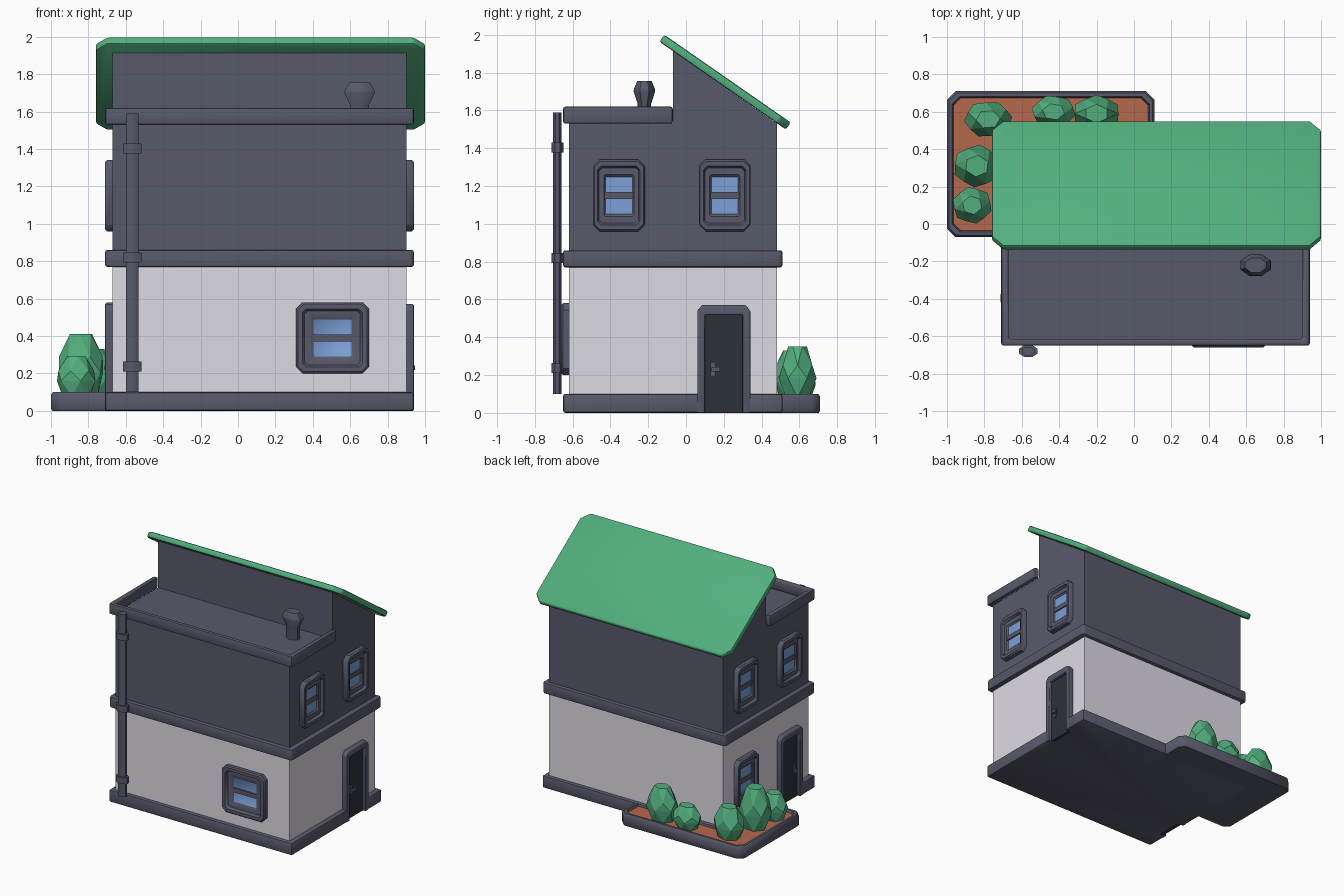
import bpy, bmesh, math
from mathutils import Matrix, Vector

if "Cube" in bpy.data.objects:
    bpy.data.objects.remove(bpy.data.objects["Cube"])


def material(name, rgb):
    m = bpy.data.materials.new(name)
    m.diffuse_color = (*rgb, 1)
    m.use_nodes = True
    m.node_tree.nodes["Principled BSDF"].inputs["Base Color"].default_value = m.diffuse_color
    return m


SLATE = material("slate grey", (0.098, 0.102, 0.145))
WHITE = material("plaster white", (0.73, 0.71, 0.77))
GREEN = material("green", (0.085, 0.43, 0.21))
SOIL = material("terracotta soil", (0.47, 0.14, 0.075))
GLASS = material("window blue", (0.20, 0.35, 0.68))
DOOR = material("door black", (0.026, 0.029, 0.04))


def frame(u, v, d, origin=(0, 0, 0)):
    """Matrix mapping local (u, v, depth) to world axes."""
    m = Matrix((u, v, d)).transposed().to_4x4()
    m.translation = Vector(origin)
    return m


WORLD = Matrix.Identity(4)
X, Y, Z = Vector((1, 0, 0)), Vector((0, 1, 0)), Vector((0, 0, 1))


def front_at(x, z):
    return frame(X, Z, -Y, (x, -0.62, z))


def side_at(s, y, z):
    return frame(Y, Z, s * X, (0.90 if s > 0 else -0.67, y, z))


def rect(x0, x1, y0, y1, c=0.0):
    """Rectangle outline, with chamfered corners when c > 0."""
    if not c:
        return [(x0, y0), (x1, y0), (x1, y1), (x0, y1)]
    return [(x0 + c, y0), (x1 - c, y0), (x1, y0 + c), (x1, y1 - c),
            (x1 - c, y1), (x0 + c, y1), (x0, y1 - c), (x0, y0 + c)]


def ngon(cx, cy, rx, ry, n, turn=0.0):
    return [(cx + rx * math.cos(math.tau * (i + turn) / n),
             cy + ry * math.sin(math.tau * (i + turn) / n)) for i in range(n)]


def loft(name, loops, mat, M=WORLD, end_mat=None, bevel=0.0, smooth=True, tri=False):
    """Bridge (outline, depth) loops, cap both ends; the last cap may be coloured."""
    bm = bmesh.new()
    rings = [[bm.verts.new(M @ Vector((a, b, d))) for a, b in o] for o, d in loops]
    n = len(rings[0])
    for r, s in zip(rings, rings[1:]):
        for i in range(n):
            j = (i + 1) % n
            if tri:
                bm.faces.new((r[i], r[j], s[i]))
                bm.faces.new((r[j], s[j], s[i]))
            else:
                bm.faces.new((r[i], r[j], s[j], s[i]))
    bm.faces.new(rings[0][::-1])
    end = bm.faces.new(rings[-1])
    if end_mat:
        end.material_index = 1
    bmesh.ops.recalc_face_normals(bm, faces=bm.faces[:])
    if bevel:
        bmesh.ops.bevel(bm, geom=bm.edges[:], offset=bevel, segments=2,
                        profile=0.5, affect='EDGES', clamp_overlap=True)
    me = bpy.data.meshes.new(name)
    bm.to_mesh(me)
    bm.free()
    me.materials.append(mat)
    if end_mat:
        me.materials.append(end_mat)
    ob = bpy.data.objects.new(name, me)
    bpy.context.collection.objects.link(ob)
    if smooth:
        bpy.ops.object.select_all(action='DESELECT')
        ob.select_set(True)
        bpy.context.view_layer.objects.active = ob
        bpy.ops.object.shade_smooth_by_angle(angle=math.radians(40))
    return ob


def prism(name, outline, d0, d1, mat, M=WORLD, bevel=0.0):
    return loft(name, [(outline, d0), (outline, d1)], mat, M, bevel=bevel)


# Base slab with a notch at each side door
prism("base_slab", [(-0.71, -0.65), (0.94, -0.65), (0.94, 0.07), (0.90, 0.07),
                    (0.90, 0.33), (0.94, 0.33), (0.94, 0.51), (-0.71, 0.51),
                    (-0.71, -0.23), (-0.67, -0.23), (-0.67, -0.48), (-0.71, -0.48)],
      0, 0.10, SLATE, bevel=0.012)

# Storeys, trim band and parapet
walls = rect(-0.67, 0.90, -0.62, 0.48)
prism("lower_walls", walls, 0.02, 0.80, WHITE)
prism("upper_walls", walls, 0.80, 1.535, SLATE)
prism("trim_band", rect(-0.71, 0.94, -0.65, 0.51, 0.015), 0.77, 0.86, SLATE, bevel=0.012)
prism("parapet", [(-0.71, -0.07), (-0.71, -0.65), (0.94, -0.65), (0.94, -0.07),
                  (0.90, -0.07), (0.90, -0.615), (-0.67, -0.615), (-0.67, -0.07)],
      1.53, 1.62, SLATE, bevel=0.012)

# Wedge attic and sloped roof
prism("attic", [(-0.07, 1.53), (0.48, 1.53), (-0.07, 1.915)], -0.67, 0.90, SLATE,
      frame(Y, Z, X))
down = Vector((0, 0.67, -0.465)).normalized()
prism("sloped_roof", rect(-0.76, 1.0, 0, 0.815, 0.06), -0.045, 0, GREEN,
      frame(X, down, X.cross(down), (0, -0.115, 2.0)), bevel=0.012)


# Windows: stepped frame around a recessed pane, with a crossbar
def window(name, M, w):
    h = 0.19
    steps = [(1, -0.02), (1, 0.03), (0.95, 0.04), (0.82, 0.04),
             (0.76, 0.02), (0.58, 0.02), (0.52, 0.008)]
    loft(name, [(rect(-w * k, w * k, -h * k, h * k, 0.035 * k * k * k), d)
                for k, d in steps], SLATE, M, end_mat=GLASS)
    prism(name + "_bar", rect(-w * 0.55, w * 0.55, -0.018, 0.018), 0.0, 0.018, SLATE, M)


window("front_window", front_at(0.505, 0.39), 0.195)
for s, side in ((1, "right"), (-1, "left")):
    for y, pos in ((0.205, "back"), (-0.355, "front")):
        window(f"{side}_upper_{pos}_window", side_at(s, y, 1.15), 0.137)
window("left_lower_window", side_at(-1, 0.205, 0.39), 0.137)

# Doors: chamfered surround, panel and handle
for s, y, side in ((1, 0.20, "right"), (-1, -0.355, "left")):
    M = side_at(s, y, 0)
    prism(side + "_door_frame", [(-0.14, 0), (-0.10, 0), (-0.10, 0.52), (0.10, 0.52),
                                 (0.10, 0), (0.14, 0), (0.14, 0.54), (0.115, 0.57),
                                 (-0.115, 0.57), (-0.14, 0.54)], -0.02, 0.04, SLATE, M, 0.006)
    prism(side + "_door_panel", rect(-0.105, 0.105, 0.0, 0.525), -0.02, 0.014, DOOR, M)
    prism(side + "_door_plate", rect(-0.07, -0.045, 0.19, 0.27, 0.006), 0.01, 0.024, SLATE, M)
    prism(side + "_door_lever", rect(-0.062, -0.02, 0.218, 0.242, 0.005), 0.03, 0.045, SLATE, M)
    prism(side + "_door_stem", rect(-0.064, -0.05, 0.22, 0.24), 0.02, 0.04, SLATE, M)

# Drainpipe with collars
def pipe(name, r, z0, z1):
    prism(name, ngon(-0.565, -0.68, r, r * 0.66, 8, 0.5), z0, z1, SLATE)


pipe("drainpipe", 0.037, 0.10, 1.59)
for i, z in enumerate((0.237, 0.82, 1.403)):
    pipe(f"pipe_collar_{i + 1}", 0.053, z - 0.026, z + 0.026)

# Chimney pot
loft("chimney", [(ngon(0.65, -0.22, r, r * 0.7, 8, 0.5), z) for r, z in
                 ((0.055, 1.5), (0.055, 1.635), (0.088, 1.70), (0.085, 1.715), (0.06, 1.755))],
     SLATE)

# Planter: rim around soil, wrapping the back left corner
loft("planter", [(rect(-1 + k, 0.11 - k, -0.07 + k, 0.71 - k, c), z) for k, c, z in
                 ((0.008, 0.04, 0), (0, 0.045, 0.012), (0, 0.045, 0.085), (0.01, 0.042, 0.10),
                  (0.028, 0.04, 0.10), (0.036, 0.038, 0.08))], SLATE, end_mat=SOIL)

# Faceted bushes: x, y, x radius, y radius, top height
bushes = ((-0.20, 0.59, 0.13, 0.10, 0.35), (-0.43, 0.60, 0.12, 0.09, 0.26),
          (-0.78, 0.56, 0.13, 0.10, 0.33), (-0.84, 0.31, 0.13, 0.115, 0.41),
          (-0.865, 0.10, 0.108, 0.10, 0.29))
for i, (x, y, rx, ry, top) in enumerate(bushes):
    loft(f"bush_{i + 1}", [(ngon(x, y, rx * k, ry * k, 6, t + i * 0.3), 0.08 + (top - 0.08) * f)
                           for k, t, f in ((0.7, 0, 0), (1, 0.5, 0.38), (0.9, 1, 0.64), (0.5, 1.5, 1))],
         GREEN, smooth=False, tri=True)
